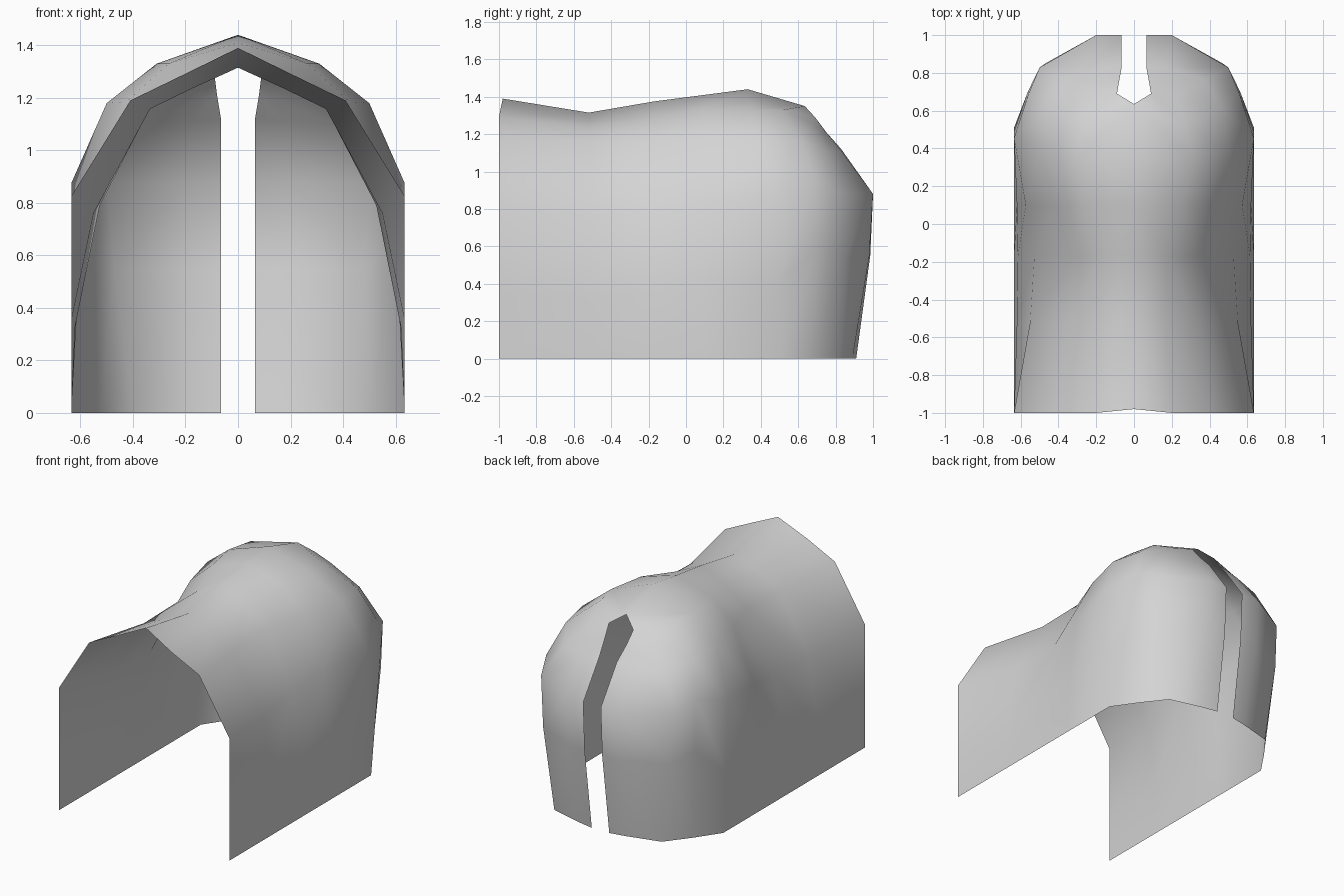
import bpy, bmesh

# one plain grey for the whole shell
grey = bpy.data.materials.new("plain_grey")
grey.diffuse_color = (0.66, 0.66, 0.66, 1)

W = 0.635  # half width at the floor

# tunnel ribs: y, then (x, z) from low wall to ridge
tunnel = [
    (-1.00, [(0.635, 0.35), (0.635, 0.825), (0.41, 1.19), (0.2, 1.292), (0, 1.39)]),
    (-0.52, [(0.62, 0.33), (0.55, 0.76), (0.335, 1.158), (0.17, 1.238), (0, 1.315)]),
    (-0.17, [(0.615, 0.36), (0.527, 0.79), (0.33, 1.17), (0.18, 1.285), (0, 1.375)]),
    (0.10, [(0.62, 0.40), (0.573, 0.83), (0.425, 1.185), (0.265, 1.33), (0, 1.41)]),
]
ribs = [[(W, y, 0)] + [(x, y, z) for x, z in pts] for y, pts in tunnel]
ribs[0][-1] = (0, -0.98, 1.39)

# dome ribs, turning round the back to the edge of the slit
ribs += [
    [(W, 0.51, 0), (W, 0.49, 0.40), (W, 0.455, 0.875), (0.50, 0.39, 1.18), (0.31, 0.35, 1.33), (0, 0.33, 1.44)],
    [(0.525, 0.67, 0), (0.562, 0.70, 0.60), (0.558, 0.69, 0.95), (0.465, 0.615, 1.165), (0.27, 0.52, 1.33), (0, 0.635, 1.35)],
    [(0.40, 0.83, 0), (0.47, 0.85, 0.55), (0.50, 0.828, 0.88), (0.37, 0.765, 1.10), (0.22, 0.67, 1.26), (0.09, 0.69, 1.29)],
    [(0.17, 0.89, 0), (0.20, 0.98, 0.55), (0.20, 1.0, 0.88), (0.17, 0.83, 1.11), (0.13, 0.75, 1.20), (0.09, 0.69, 1.29)],
    [(0.065, 0.91, 0), (0.065, 0.985, 0.55), (0.065, 1.0, 0.88), (0.065, 0.83, 1.12), (0.08, 0.75, 1.21), (0.09, 0.69, 1.29)],
]

# skin the ribs into one half of the shell
bm = bmesh.new()
grid = [[bm.verts.new(p) for p in rib] for rib in ribs]
for a, b in zip(grid, grid[1:]):
    for k in range(len(a) - 1):
        bm.faces.new((a[k], b[k], b[k + 1], a[k + 1]))

# mirror to the other half and weld the ridge
half = bmesh.ops.duplicate(bm, geom=bm.verts[:] + bm.edges[:] + bm.faces[:])["geom"]
for v in half:
    if isinstance(v, bmesh.types.BMVert):
        v.co.x = -v.co.x
bmesh.ops.reverse_faces(bm, faces=[f for f in half if isinstance(f, bmesh.types.BMFace)])
bmesh.ops.remove_doubles(bm, verts=bm.verts[:], dist=0.001)
for f in bm.faces:
    f.smooth = True

mesh = bpy.data.meshes.new("hood_shell")
bm.to_mesh(mesh)
bm.free()
mesh.materials.append(grey)
hood = bpy.data.objects.new("hood_shell", mesh)
bpy.context.collection.objects.link(hood)
